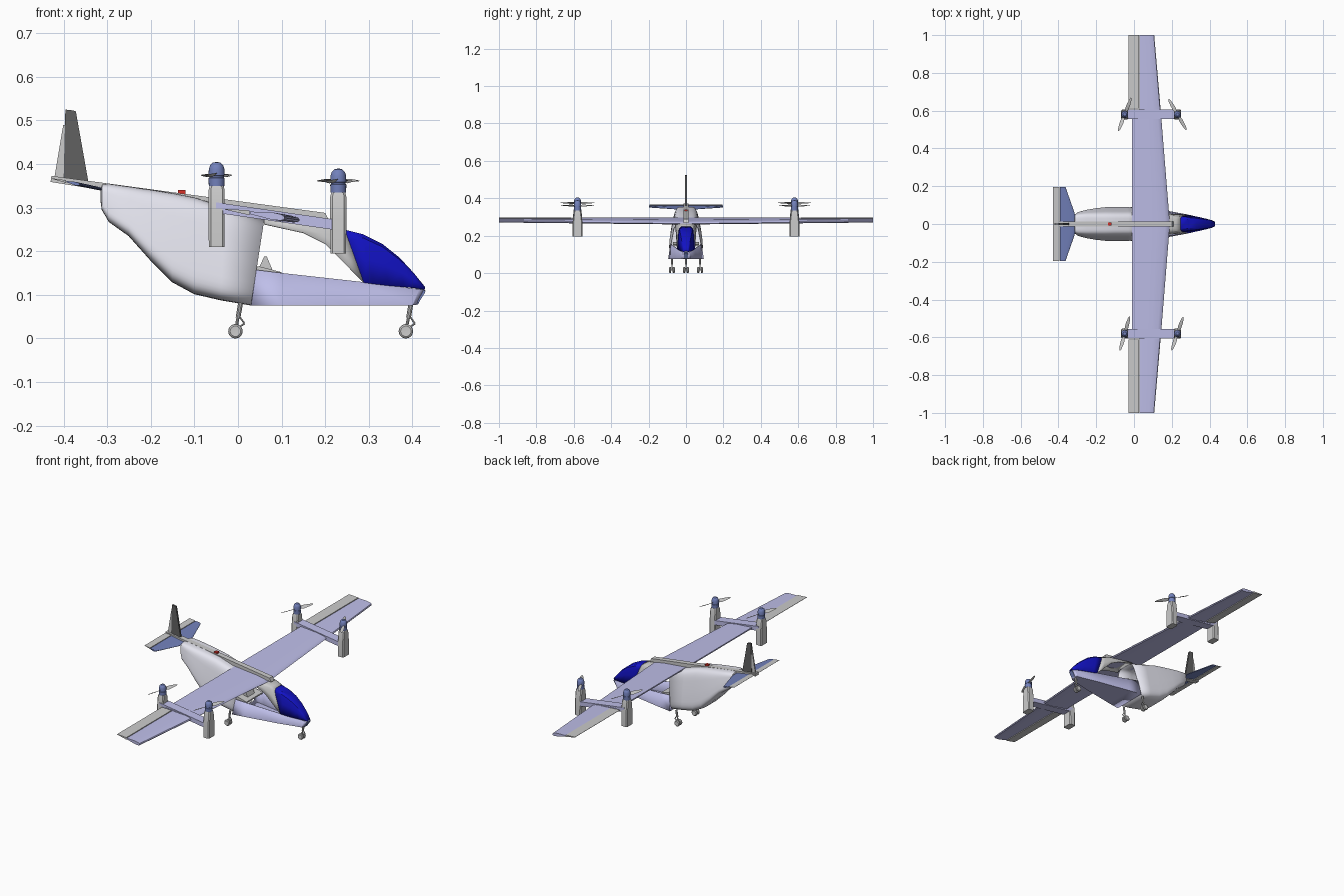
import bpy, bmesh, math
from mathutils import Vector

if "Cube" in bpy.data.objects:
    bpy.data.objects.remove(bpy.data.objects["Cube"])


def material(name, r, g, b):
    m = bpy.data.materials.new(name)
    m.diffuse_color = (r, g, b, 1)
    m.use_nodes = True
    m.node_tree.nodes["Principled BSDF"].inputs["Base Color"].default_value = m.diffuse_color
    return m


LAV = material("lavender", 0.52, 0.52, 0.82)
PALE = material("pale", 0.78, 0.78, 0.86)
BLUE = material("deep_blue", 0.006, 0.006, 0.55)
STEEL = material("steel_blue", 0.17, 0.22, 0.5)
DARK = material("dark_grey", 0.12, 0.12, 0.12)
RED = material("red", 0.7, 0.03, 0.02)


def loft(name, rings, mat=None, closed=True, caps=(True, True), mirror=False, shell=0):
    """Skin a list of equal-length point rings."""
    n = len(rings[0])
    bm = bmesh.new()
    vs = [[bm.verts.new(p) for p in r] for r in rings]
    for a, b in zip(vs, vs[1:]):
        for i in range(n if closed else n - 1):
            j = (i + 1) % n
            bm.faces.new((a[i], a[j], b[j], b[i]))
    if closed:
        for use, r in zip(caps, (vs[0], vs[-1])):
            if use:
                bm.faces.new(r)
    bmesh.ops.remove_doubles(bm, verts=bm.verts, dist=1e-6)
    bmesh.ops.recalc_face_normals(bm, faces=bm.faces)
    me = bpy.data.meshes.new(name)
    bm.to_mesh(me)
    bm.free()
    ob = bpy.data.objects.new(name, me)
    bpy.context.collection.objects.link(ob)
    if mat:
        me.materials.append(mat)
    if shell:
        s = ob.modifiers.new("shell", 'SOLIDIFY')
        s.thickness = shell
        s.offset = 0
    if mirror:
        ob.modifiers.new("mirror", 'MIRROR').use_axis = (False, True, False)
    return ob


def prism(name, profile, y0, y1, mat=None, mirror=False):
    return loft(name, [[(x, y, z) for x, z in profile] for y in (y0, y1)], mat, mirror=mirror)


def box(name, x0, x1, y0, y1, z0, z1, mat=None):
    return prism(name, [(x0, z0), (x1, z0), (x1, z1), (x0, z1)], y0, y1, mat)


def lathe(name, base, axis, profile, mat=None, n=20, mirror=False):
    """Spin (radius, height) pairs round an axis."""
    q = Vector((0, 0, 1)).rotation_difference(Vector(axis).normalized())
    rings = [[Vector(base) + q @ Vector((r * math.cos(k * math.tau / n), r * math.sin(k * math.tau / n), h))
              for k in range(n)] for r, h in profile]
    return loft(name, rings, mat, caps=(profile[0][0] > 1e-4, profile[-1][0] > 1e-4), mirror=mirror)


def rod(name, a, b, r, mirror=False):
    d = Vector(b) - Vector(a)
    return lathe(name, a, d, [(r, 0), (r, d.length)], n=10, mirror=mirror)


def station(shape, s):
    """Place a unit (u, v) shape: s = bottom x, z, top x, z, half widths bottom, top."""
    xb, zb, xt, zt, wb, wt = s
    out = []
    for u, v in shape:
        t = (v + 1) / 2
        out.append((xb + (xt - xb) * t, u * (wb + (wt - wb) * t), zb + (zt - zb) * t))
    return out


def panel(name, ribs, z0, slope, thick, mat=None, mirror=True, taper_nose=True):
    """Flying surface from ribs (y, leading x, trailing x)."""
    foil = [(0, 0), (.03, .55), (.12, .85), (.35, 1), (1, .35)] if taper_nose else [(0, 1), (1, .15)]
    low = [(f, -h) for f, h in reversed(foil) if f > 0 or h > 0]
    rings = []
    for y, le, te in ribs:
        ring = []
        for f, h in foil + low:
            x = le + (te - le) * f
            ring.append((x, y, z0 + slope * x + h * thick / 2))
        rings.append(ring)
    return loft(name, rings, mat, mirror=mirror)


# Rear fuselage pod, hollow and open at the front
def power(c, e):
    return math.copysign(abs(c) ** e, c)


ROUND = [(power(math.cos(a), .38), power(math.sin(a), .38)) for a in [k * math.tau / 40 for k in range(40)]]
POD = [(-.314, .315, -.314, .342, .035, .03), (-.311, .295, -.311, .352, .052, .046),
       (-.295, .268, -.295, .353, .066, .05), (-.25, .236, -.25, .347, .08, .054),
       (-.2, .18, -.2, .34, .09, .056), (-.15, .13, -.15, .332, .096, .058),
       (-.1, .103, -.1, .322, .097, .058), (-.04, .089, -.03, .3, .096, .058), (.03, .077, .06, .272, .094, .058)]
loft("rear_pod", [station(ROUND, s) for s in POD], PALE, caps=(True, False), shell=.003)

# Lower nose tub with low side walls
TUB = [(-1, 1), (-1, -1), (1, -1), (1, 1)]
loft("nose_tub", [station(TUB, s) for s in [
    (.03, .077, .042, .157, .094, .082), (.1, .077, .1, .15, .083, .074), (.28, .077, .28, .13, .05, .046),
    (.4, .077, .415, .113, .022, .018), (.412, .079, .429, .111, .008, .008)]], LAV, closed=False, shell=.003)
prism("nose_cap", [(.4, .078), (.412, .078), (.43, .107), (.425, .114), (.405, .114)], -.012, .012, STEEL)

# Roof frame and windscreen share an inverted-U section
ARCH = [(-1, -1), (-1, 0), (-1, .6), (-.92, .85), (-.65, 1), (.65, 1), (.92, .85), (1, .6), (1, 0), (1, -1)]
loft("roof_frame", [station(ARCH, s) for s in [
    (.06, .262, .06, .275, .06, .05), (.15, .242, .14, .27, .056, .046), (.2, .217, .19, .263, .053, .042),
    (.25, .167, .222, .256, .05, .039), (.288, .128, .245, .248, .047, .037)]], closed=False, shell=.003)
loft("windscreen", [station(ARCH, s) for s in [
    (.288, .128, .245, .248, .046, .037), (.31, .125, .285, .238, .042, .035), (.345, .121, .33, .216, .035, .031),
    (.38, .118, .37, .184, .027, .025), (.41, .115, .403, .148, .018, .018), (.428, .112, .428, .117, .009, .01)]],
    BLUE, closed=False, shell=.003)

# Equipment inside the cabin
prism("equipment_tray", [(.0, .15), (.1, .145), (.1, .152), (.05, .165), (.0, .165)], -.07, .07)
prism("seat_mount", [(.045, .155), (.08, .155), (.066, .188), (.06, .188)], -.03, .03)

# Spine beam with a small red connector
prism("spine_beam", [(-.43, .359), (-.428, .373), (-.31, .357), (.2, .288), (.21, .268), (-.02, .298), (-.3, .338)],
      -.014, .014)
box("red_connector", -.138, -.12, -.008, .008, .325, .341, RED)

# Wing, flap gap and ailerons
Z, S = .292, -.145
panel("wing_centre", [(-.607, .141, -.01), (0, .19, -.01), (.607, .141, -.01)], Z, S, .019, LAV, mirror=False)
panel("wing_outer", [(.607, .141, .028), (1, .107, .028)], Z, S, .017, LAV)
panel("aileron", [(.612, .026, -.03), (1, .026, -.03)], Z, S, .011, taper_nose=False)

# Tailplane, elevator, fin and rudder
panel("tailplane", [(0, -.305, -.393), (.06, -.315, -.393), (.197, -.363, -.393)], .275, -.215, .008, STEEL)
panel("elevator", [(.008, -.395, -.428), (.195, -.395, -.428)], .275, -.215, .006, taper_nose=False)
prism("fin", [(-.343, .358), (-.372, .521), (-.378, .523), (-.396, .525), (-.4, .365)], -.005, .005, DARK)
prism("rudder", [(-.397, .368), (-.386, .485), (-.388, .489), (-.401, .489), (-.421, .37)], -.0035, .0035)


# Lift rotors: a boom per side, each with a front and rear pylon, motor and propeller
def propeller(name, centre, heading):
    for side in (0, math.pi):
        a = heading + side
        out, across = Vector((math.cos(a), math.sin(a), 0)), Vector((-math.sin(a), math.cos(a), 0))
        rings = []
        for r, w, pitch in [(.006, .004, 35), (.018, .007, 35), (.035, .011, 28), (.06, .0095, 20),
                            (.085, .006, 14), (.094, .002, 12)]:
            p = math.radians(pitch)
            d = across * math.cos(p) + Vector((0, 0, math.sin(p)))
            up = out.cross(d) * .0012
            c = Vector(centre) + out * r
            rings.append([c + d * w, c + up, c - d * w, c - up])
        loft(name, rings)


MOTOR = [(.013, -.004), (.018, 0), (.0185, .018), (.0165, .019), (.0165, .023), (.0185, .024), (.018, .038),
         (.015, .047), (.009, .053), (0, .055)]
YP = .58
prism("rotor_boom", [(x, Z + S * x + h) for x, h in [(-.05, -.011), (.23, -.011), (.23, .013), (-.05, .013)]],
      YP - .025, YP + .025, LAV, mirror=True)
for end, x, z0, z1 in [("front", .23, .195, .335), ("rear", -.049, .21, .35)]:
    rings = []
    for z, hx, hy in [(z0, .018, .027), (z0 + .08, .0185, .026), (z1 - .01, .0185, .02), (z1, .016, .017)]:
        c = .005
        rings.append([(x + u, YP + v, z) for u, v in [
            (hx, c - hy), (hx, hy - c), (hx - c, hy), (c - hx, hy), (-hx, hy - c), (-hx, c - hy),
            (c - hx, -hy), (hx - c, -hy)]])
    loft(end + "_pylon", rings, mirror=True)
    lathe(end + "_motor", (x, YP, z1), (0, 0, 1), MOTOR, STEEL, mirror=True)
for x, y, z, heading in [(-.049, YP, .375, 69), (.23, YP, .361, 120), (-.049, -YP, .375, 74), (.23, -YP, .361, 71)]:
    propeller("propeller_blade", (x, y, z), math.radians(heading))

# Landing gear: leaning strut, scissor link and twin wheels
TYRE = [(.005, -.005), (.012, -.0055), (.0155, -.003), (.0165, 0), (.0155, .003), (.012, .0055), (.005, .005)]
for name, x, y in [("nose", .385, 0), ("left", -.006, .075), ("right", -.006, -.075)]:
    rod(name + "_leg_upper", (x + .012, y, .082), (x + .006, y, .047), .0055)
    rod(name + "_leg_lower", (x + .006, y, .048), (x, y, .0165), .0035)
    rod(name + "_link_upper", (x + .008, y, .052), (x + .021, y, .034), .002)
    rod(name + "_link_lower", (x + .021, y, .034), (x + .002, y, .022), .002)
    rod(name + "_axle", (x, y - .014, .0165), (x, y + .014, .0165), .003)
    for side in (-.0095, .0095):
        lathe(name + "_wheel", (x, y + side, .0165), (0, 1, 0), TYRE)

# Smooth the rounded parts, keep hard edges
for ob in bpy.context.scene.objects:
    ob.select_set(True)
    bpy.context.view_layer.objects.active = ob
bpy.ops.object.shade_smooth_by_angle(angle=math.radians(32))
